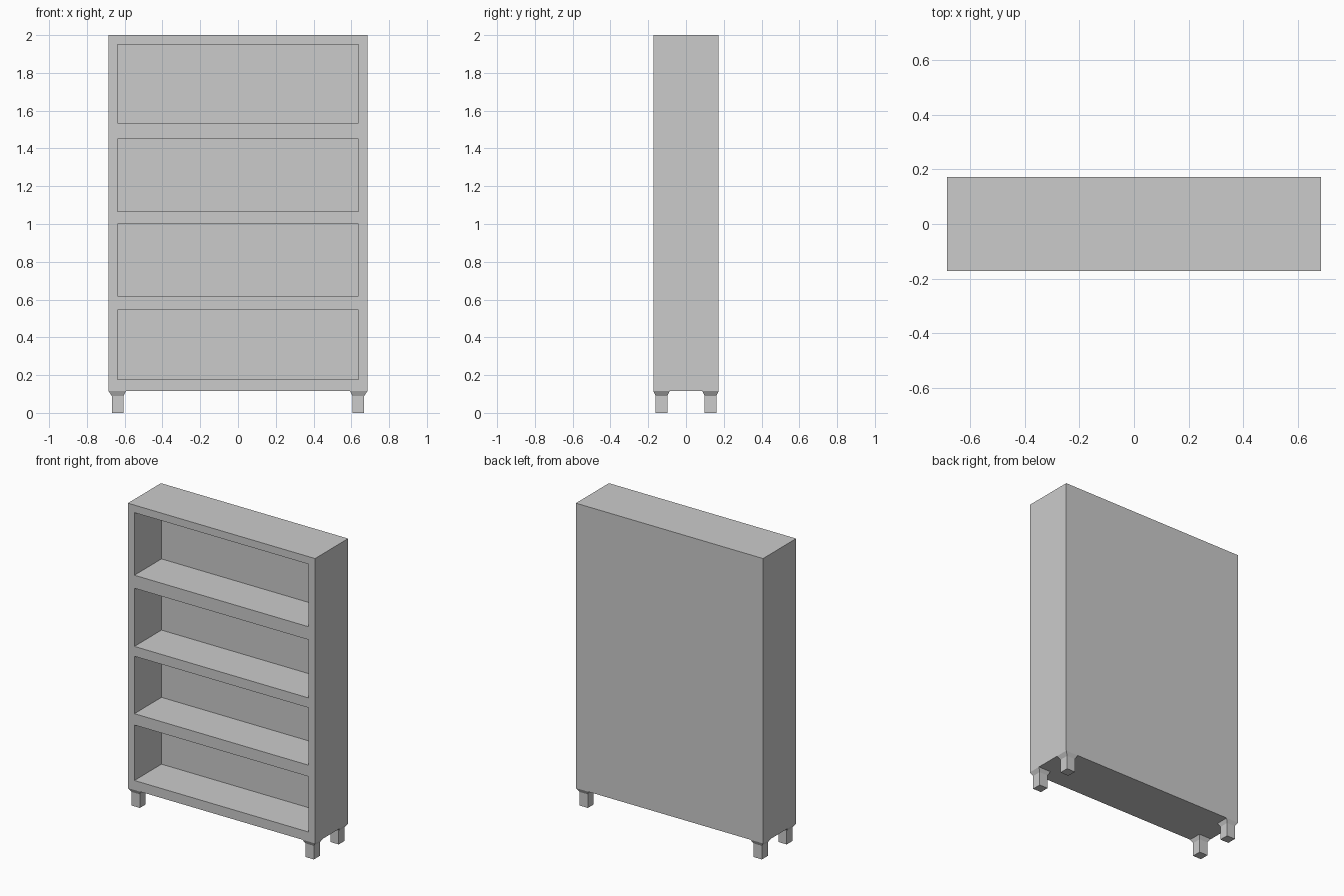
import bpy, bmesh

if "Cube" in bpy.data.objects:
    bpy.data.objects.remove(bpy.data.objects["Cube"])

W, D = 0.685, 0.173      # half width, half depth
BASE, TOP = 0.115, 2.0
IN_W, BACK = 0.637, 0.11  # half width of openings, front of back panel
OPENINGS = [(0.178, 0.545), (0.62, 1.0), (1.065, 1.45), (1.536, 1.95)]


def finish(name, bm):
    bmesh.ops.remove_doubles(bm, verts=bm.verts[:], dist=1e-5)
    bmesh.ops.recalc_face_normals(bm, faces=bm.faces[:])
    mesh = bpy.data.meshes.new(name)
    bm.to_mesh(mesh)
    bm.free()
    obj = bpy.data.objects.new(name, mesh)
    bpy.context.collection.objects.link(obj)
    return obj


def box(name, x0, x1, y0, y1, z0, z1):
    bm = bmesh.new()
    bmesh.ops.create_cube(bm, size=1)
    for v in bm.verts:
        v.co = (x1 if v.co.x > 0 else x0,
                y1 if v.co.y > 0 else y0,
                z1 if v.co.z > 0 else z0)
    return finish(name, bm)


# Carcass: one solid block with the compartments cut into its front
carcass = box("bookcase_body", -W, W, -D, D, BASE, TOP)
for i, (z0, z1) in enumerate(OPENINGS):
    cutter = box(f"compartment_cutter_{i + 1}", -IN_W, IN_W, -D - 0.1, BACK, z0, z1)
    mod = carcass.modifiers.new("compartment", 'BOOLEAN')
    mod.operation = 'DIFFERENCE'
    mod.solver = 'EXACT'
    mod.object = cutter
    cutter.hide_render = True
    cutter.hide_set(True)

# Bake the cuts and discard the cutters
bpy.context.view_layer.update()
deps = bpy.context.evaluated_depsgraph_get()
cut_mesh = bpy.data.meshes.new_from_object(carcass.evaluated_get(deps))
carcass.modifiers.clear()
carcass.data = cut_mesh
for obj in list(bpy.data.objects):
    if obj.name.startswith("compartment_cutter"):
        bpy.data.objects.remove(obj)


# Legs: square post flaring out to meet the body corner
def leg(name, sx, sy):
    rings = [  # x inner, x outer, y inner, y outer, z
        (0.606, 0.668, 0.099, 0.161, 0.0),
        (0.606, 0.668, 0.099, 0.161, 0.09),
        (0.593, W, 0.086, D, BASE),
    ]
    bm = bmesh.new()
    loops = [[bm.verts.new((sx * x, sy * y, z))
              for x, y in ((xi, yi), (xo, yi), (xo, yo), (xi, yo))]
             for xi, xo, yi, yo, z in rings]
    for a, b in zip(loops, loops[1:]):
        for i in range(4):
            j = (i + 1) % 4
            bm.faces.new((a[i], a[j], b[j], b[i]))
    bm.faces.new(loops[0])
    bm.faces.new(loops[-1])
    return finish(name, bm)


for sx, side in ((-1, "left"), (1, "right")):
    for sy, end in ((-1, "front"), (1, "back")):
        leg(f"{end}_{side}_leg", sx, sy)
